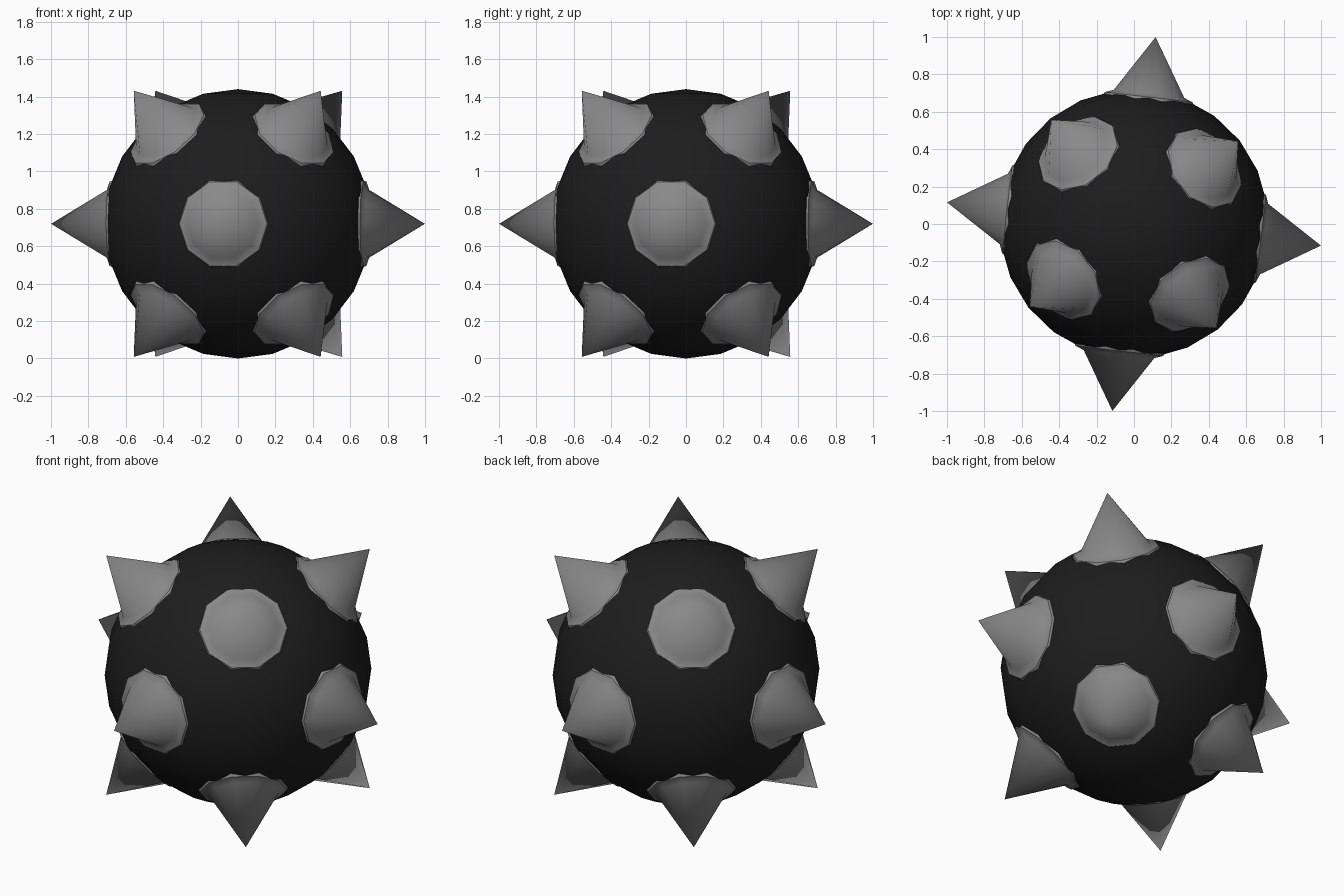
import bpy, bmesh
from math import radians, cos, sin, pi
from mathutils import Vector

if "Cube" in bpy.data.objects:
    bpy.data.objects.remove(bpy.data.objects["Cube"])

CENTRE = Vector((0, 0, 0.72))
TURN = -6.6   # whole spike pattern is turned slightly about z
SIDES = 10


def colour(name, v):
    m = bpy.data.materials.new(name)
    m.diffuse_color = (v, v, v, 1)
    m.use_nodes = True
    m.node_tree.nodes["Principled BSDF"].inputs["Base Color"].default_value = m.diffuse_color
    return m


dark = colour("dark_shell", 0.012)
steel = colour("spike_grey", 0.25)

# round body
bpy.ops.mesh.primitive_uv_sphere_add(segments=24, ring_count=12, radius=0.72, location=CENTRE,
                                     rotation=(0, 0, radians(TURN)))
body = bpy.context.object
body.name = "body"
body.data.materials.append(dark)
bpy.ops.object.shade_smooth()

# spike with its collar, lathed round +z (radius, distance from ball centre)
profile = [(0.235, 0.60), (0.25, 0.655), (0.236, 0.683), (0.19, 0.70)]
bm = bmesh.new()
rings = [[bm.verts.new((r * cos(2 * pi * i / SIDES), r * sin(2 * pi * i / SIDES), z))
          for i in range(SIDES)] for r, z in profile]
tip = bm.verts.new((0, 0, 1.006))
for i in range(SIDES):
    j = (i + 1) % SIDES
    for a, b in zip(rings, rings[1:]):
        bm.faces.new((a[i], a[j], b[j], b[i]))
    bm.faces.new((rings[-1][i], rings[-1][j], tip))
bm.faces.new(rings[0][::-1])
spike_mesh = bpy.data.meshes.new("spike")
bm.to_mesh(spike_mesh)
bm.free()
spike_mesh.materials.append(steel)

# four spikes round the middle, four above and four below
spikes = []
for label, elev, offset in (("middle", 0, 0), ("upper", 45, 45), ("lower", -45, 45)):
    for k in range(4):
        az, el = radians(TURN + offset + 90 * k), radians(elev)
        d = Vector((cos(el) * cos(az), cos(el) * sin(az), sin(el)))
        ob = bpy.data.objects.new(f"{label}_spike_{k + 1}", spike_mesh)
        bpy.context.collection.objects.link(ob)
        ob.location = CENTRE
        ob.rotation_euler = d.to_track_quat('Z', 'Y').to_euler()
        spikes.append(ob)

bpy.ops.object.select_all(action='DESELECT')
spikes[0].select_set(True)
bpy.context.view_layer.objects.active = spikes[0]
bpy.ops.object.shade_smooth_by_angle(angle=radians(40))
